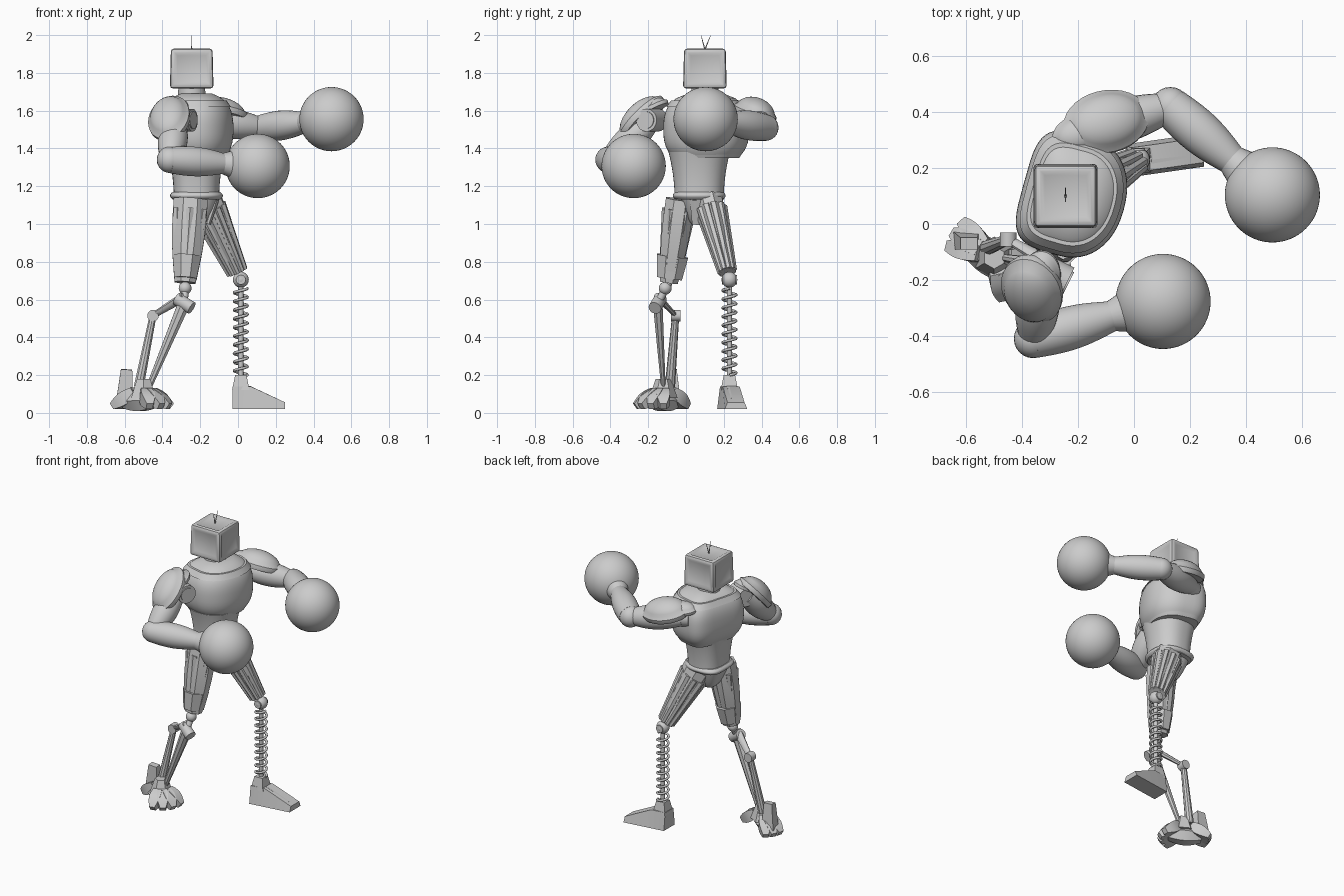
import bpy, bmesh
from math import pi, sin, cos, radians
from mathutils import Vector, Matrix

default_cube = bpy.data.objects.get("Cube")
if default_cube:
    bpy.data.objects.remove(default_cube, do_unlink=True)

grey = (.6, .6, .6, 1)
material = bpy.data.materials.new("plain grey")
material.use_nodes = True
material.diffuse_color = grey
material.node_tree.nodes["Principled BSDF"].inputs["Base Color"].default_value = grey
made = []


def link(name, data):
    data.materials.append(material)
    part = bpy.data.objects.new(name, data)
    bpy.context.collection.objects.link(part)
    return part


def finish(name, bm):
    bmesh.ops.recalc_face_normals(bm, faces=bm.faces)
    mesh = bpy.data.meshes.new(name)
    bm.to_mesh(mesh)
    bm.free()
    made.append(link(name, mesh))


def skin(name, rings):
    """Join closed rings of points into a capped tube."""
    bm = bmesh.new()
    loops = [[bm.verts.new(point) for point in ring] for ring in rings]
    for low, high in zip(loops, loops[1:]):
        for i in range(len(low)):
            bm.faces.new((low[i - 1], low[i], high[i], high[i - 1]))
    bm.faces.new(loops[0][::-1])
    bm.faces.new(loops[-1])
    finish(name, bm)


def side_axes(start, end, reference):
    along = (end - start).normalized()
    across = (reference - along * reference.dot(along)).normalized()
    return across, along.cross(across)


X, Y, Z = Vector((1, 0, 0)), Vector((0, 1, 0)), Vector((0, 0, 1))


def limb(name, start, end, r_start, r_end, bulge=0, flat=1, sides=24, reference=X):
    """Tapered tube that can swell in the middle; flat scales its second axis."""
    across, over = side_axes(start, end, reference)
    steps = 10 if bulge else 1
    rings = []
    for step in range(steps + 1):
        t = step / steps
        radius = (r_start + (r_end - r_start) * t + bulge * sin(pi * t)) / cos(pi / sides)
        angles = [2 * pi * (i + .5) / sides for i in range(sides)]
        rings.append([start.lerp(end, t) + across * radius * cos(a)
                      + over * radius * flat * sin(a) for a in angles])
    skin(name, rings)


def ribs(name, start, end, r_start, r_end, count, flat, thick):
    """Raised strips spaced evenly around a limb."""
    across, over = side_axes(start, end, X)
    for i in range(count):
        a = 2 * pi * (i + .5) / count
        out = across * cos(a) + over * flat * sin(a)
        limb(name, start.lerp(end, .12) + out * r_start, start.lerp(end, .9) + out * r_end,
             thick, thick * .7, sides=6)


def ball(name, centre, radius, segments=24):
    bm = bmesh.new()
    bmesh.ops.create_uvsphere(bm, u_segments=segments, v_segments=segments // 2, radius=radius)
    bmesh.ops.translate(bm, verts=bm.verts, vec=centre)
    finish(name, bm)


def dome(name, centre, normal, along, size):
    """Half ellipsoid shell with a stepped rim."""
    normal = normal.normalized()
    across, over = side_axes(centre, centre + normal, along)
    rings = []
    for step in range(10):
        lift = -.3 + step * .2
        radius = cos(lift) * (1.05 if step < 3 else .95)
        rings.append([centre + normal * size.z * sin(lift)
                      + across * size.x * radius * cos(pi * i / 16)
                      + over * size.y * radius * sin(pi * i / 16) for i in range(32)])
    skin(name, rings)


def body(name, centre, bottom, top, depth, width, scale, yaw=0, square=.6, steps=14):
    """Stack of sections, round in front and squarer behind, scaled by a rule."""
    turn = Matrix.Rotation(yaw, 3, 'Z')
    rings = []
    for step in range(steps + 1):
        t = step / steps
        ring = []
        for i in range(48):
            c, s = cos(pi * i / 24), sin(pi * i / 24)
            power = square if c < 0 else .9
            c, s = [abs(n) ** power * (1 if n > 0 else -1) for n in (c, s)]
            ring.append(centre + turn @ Vector((depth * c, width * s, 0)) * scale(t)
                        + Z * (bottom + (top - bottom) * t))
        rings.append(ring)
    skin(name, rings)


# Head: bevelled box with framed panels, and a forked antenna
head = Vector((-.245, .1, 1.823))
bm = bmesh.new()
bmesh.ops.create_cube(bm, size=.21)
for vert in bm.verts:
    vert.co.xy *= 1.05 if vert.co.z > 0 else 1.1
bmesh.ops.translate(bm, vec=head, verts=bm.verts)
bmesh.ops.bevel(bm, geom=bm.edges[:], offset=.015, segments=2, affect='EDGES', profile=.5)
panels = [face for face in bm.faces if face.calc_area() > .02]
bmesh.ops.inset_individual(bm, faces=panels, thickness=.01, depth=0)
bmesh.ops.inset_individual(bm, faces=panels, thickness=.02, depth=-.008)
finish("head", bm)
crown = head + Z * .1
for lean in (-.02, .03):
    limb("antenna", crown, crown + Z * .075 + Y * lean, .003, .001, sides=6)
limb("neck", head - Z * .18, head - Z * .09, .075, .07)

# Torso
chest = Vector((-.215, .1, 0))
waist = Vector((-.22, .07, 0))
body("chest", chest, 1.36, 1.69, .185, .22,
     lambda t: (1 - abs(1.7 * t - .74) ** 2.6) ** .38, yaw=-.27, square=.5)
body("collar", chest, 1.62, 1.655, .172, .205, lambda t: 1 - .13 * t, yaw=-.27, square=.5)
body("chest_rim", chest, 1.35, 1.38, .15, .18, lambda t: .95 + .1 * t, yaw=-.27, square=.5)
body("abdomen", waist, 1.13, 1.38, .12, .13, lambda t: 1 + .25 * t * t, square=.75)
body("belt", waist, 1.13, 1.17, .14, .14, lambda t: .9 + .1 * sin(pi * t))
body("pelvis", waist, 1, 1.14, .12, .1, lambda t: .4 + .6 * t ** .7)
limb("groin_plate", waist + Vector((.1, 0, 1.13)), waist + Vector((.06, 0, 1)),
     .02, .015, flat=2.5, sides=8)


# Arms: joint, upper arm, elbow, forearm, flared cuff, glove and shoulder shells
def arm(label, side, shoulder, elbow, glove, shell, normal, along):
    joint = shoulder + X * .03
    axle = Vector((.06, .03 * side, 0))
    wrist = elbow.lerp(glove, .6)
    size = Vector((.15, .11, .08))
    limb(label + "_shoulder_joint", joint - axle, joint + axle, .06, .06)
    limb(label + "_joint_hub", joint + axle, joint + axle * 1.1, .045, .045)
    limb(label + "_upper_arm", shoulder, elbow, .05, .05, bulge=.028)
    ball(label + "_elbow", elbow, .07)
    limb(label + "_forearm", elbow, wrist, .07, .055, bulge=.015)
    limb(label + "_cuff", wrist, glove, .055, .12)
    ball(label + "_glove", glove, .17, segments=64)
    dome(label + "_shoulder_shell", shell, normal, along, size)
    dome(label + "_shoulder_cap", shoulder + Z * .06, normal + Z, along, size * .6)


arm("left", 1, shoulder=Vector((-.2, .32, 1.55)), elbow=Vector((.13, .42, 1.51)),
    glove=Vector((.495, .104, 1.555)), shell=Vector((-.1, .365, 1.59)),
    normal=Vector((.1, .3, 1)), along=X + Y * .3)
arm("right", -1, shoulder=Vector((-.33, -.18, 1.55)), elbow=Vector((-.36, -.41, 1.34)),
    glove=Vector((.104, -.277, 1.307)), shell=Vector((-.365, -.235, 1.56)),
    normal=Vector((-.5, -1, 1)), along=-Y - Z)

# Thighs: faceted blocks with raised strips
right_hip, right_knee = Vector((-.25, -.03, 1.13)), Vector((-.28, -.09, .69))
left_hip, left_knee = Vector((-.18, .12, 1.13)), Vector((.015, .23, .705))
limb("right_thigh", right_hip, right_knee, .09, .055, bulge=.012, flat=.85, sides=8)
ribs("right_thigh_strip", right_hip, right_knee, .08, .05, 6, .85, .02)
limb("right_knee_guard", right_hip.lerp(right_knee, .68), right_hip.lerp(right_knee, .95),
     .075, .06, flat=1.1, sides=8)
limb("left_thigh", left_hip, left_knee.lerp(left_hip, .1), .09, .04, bulge=.01, flat=.8, sides=8)
ribs("left_thigh_strip", left_hip, left_knee, .08, .045, 10, .8, .02)

# Left shin: knee ball, inner rod and coil spring
ankle = Vector((left_knee.x, left_knee.y, .2))
ball("left_knee", left_knee, .042)
limb("left_knee_pin", left_knee - Y * .04, left_knee + Y * .04, .025, .025)
limb("spring_rod", ankle, left_knee, .014, .014)
coil = bpy.data.curves.new("shin_spring", 'CURVE')
coil.dimensions = '3D'
coil.bevel_depth = .008
coil.bevel_resolution = 1
spline = coil.splines.new('POLY')
spline.points.add(200)
for i, point in enumerate(spline.points):
    a = pi * i / 10
    spot = ankle.lerp(left_knee, i / 220) + (X * cos(a) + Y * sin(a)) * .035
    point.co = (*spot, 1)
link("shin_spring", coil)

# Left foot: wedge with a ridge, toe turned slightly out
limb("left_ankle", ankle - Z * .08, ankle, .046, .03, sides=4)
rings = []
for t in (0, .35, 1):
    x, height, half = t * .28 - .03, .14 - .13 * max(0, t - .35), .06
    middle = ankle.y - .005 + .04 * t
    rings.append([Vector((x, middle + y, z)) for y, z in (
        (-half, .02), (half, .02), (half * .75, height), (-half * .75, height))])
skin("left_foot", rings)
limb("left_foot_ridge", ankle + Vector((.04, .01, -.07)), ankle + Vector((.2, .03, -.14)),
     .014, .01, flat=1.8, sides=4, reference=Z)

# Right shin: two struts joined by a link
ball_joint = right_knee - Vector((0, .02, .03))
barrel = Vector((-.285, -.15, .58))
pivot = Vector((-.45, -.055, .515))
foot = Vector((-.5, -.12, .1))
slant = Vector((.04, -.015, -.025))
ball("right_knee", ball_joint, .034)
limb("knee_stem", right_knee, barrel, .02, .02)
limb("knee_barrel", barrel - slant, barrel + slant, .034, .034)
limb("knee_link", barrel + Z * .035, pivot, .026, .016, flat=.7, sides=8)
limb("link_joint", pivot - Y * .025, pivot + Y * .025, .03, .03)
limb("rear_strut", pivot, foot + Vector((-.025, .035, .04)), .018, .026, sides=10)
limb("front_strut", barrel, foot + Vector((.03, 0, .04)), .032, .015, flat=.8, sides=8)

# Right foot: instep, heel spur and two fans of claws
heel = foot + Vector((-.1, .06, -.04))
limb("right_instep", heel, foot + Vector((.07, -.06, -.03)), .035, .035, bulge=.02, sides=6,
     reference=Z)
limb("right_ankle", foot - Z * .02, foot + Z * .08, .065, .035, sides=6)
limb("heel_spur", heel, heel + Vector((.01, -.01, .17)), .045, .03, flat=.7, sides=4)
for label, angle, spread, length, count in (("toe", 0, .45, .15, 4), ("heel", 2.9, .3, .17, 3)):
    for i in range(count):
        a = angle - spread * i
        reach = (X * cos(a) + Y * sin(a)) * length
        limb(label + "_claw", foot + reach * .3 + Z * .01, foot + reach - Z * .065, .028, .018,
             bulge=.012, sides=4, reference=Z)

# Smooth the round parts, keep hard edges
bpy.ops.object.select_all(action='DESELECT')
for part in made:
    part.select_set(True)
bpy.context.view_layer.objects.active = made[0]
bpy.ops.object.shade_smooth_by_angle(angle=radians(35))
